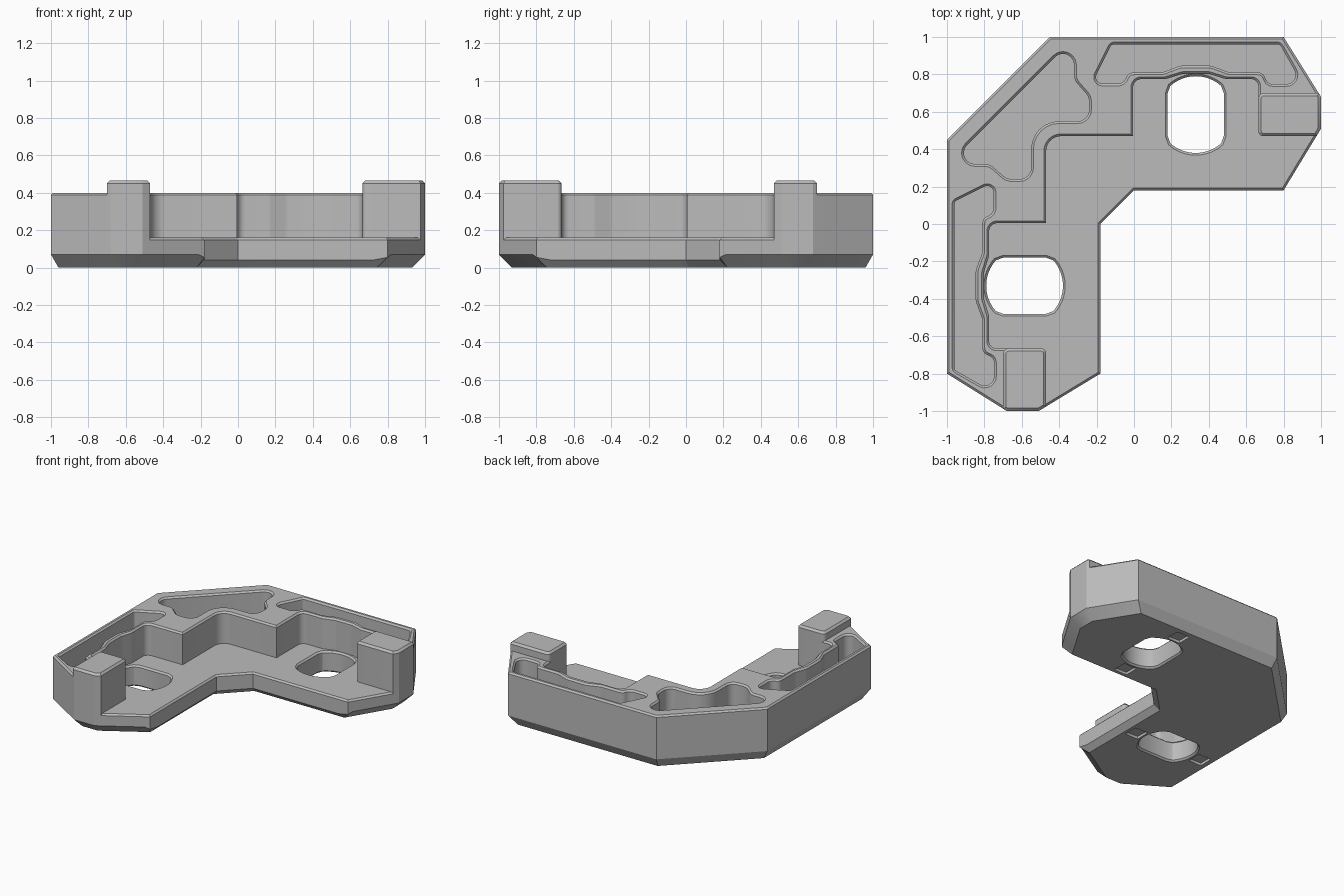
import bpy, bmesh, math
from mathutils import Vector

if "Cube" in bpy.data.objects:
    bpy.data.objects.remove(bpy.data.objects["Cube"])

grey = bpy.data.materials.new("mid_grey")
grey.use_nodes = True
grey.diffuse_color = (0.5, 0.5, 0.5, 1)
grey.node_tree.nodes["Principled BSDF"].inputs["Base Color"].default_value = (0.5, 0.5, 0.5, 1)

BEVEL = 0.012


def mirrored(pts):
    """Reflect across the diagonal y = -x, keeping the winding."""
    return [(-p[1], -p[0], *p[2:]) for p in reversed(pts)]


def rounded(pts, steps=6):
    """Turn (x, y, radius) corners into a filleted outline."""
    out = []
    for i, (x, y, r) in enumerate(pts):
        c = Vector((x, y))
        if r == 0:
            out.append(c)
            continue
        a = (Vector(pts[i - 1][:2]) - c).normalized()
        b = (Vector(pts[(i + 1) % len(pts)][:2]) - c).normalized()
        half = a.angle(b) / 2
        centre = c + (a + b).normalized() * r / math.sin(half)
        reach = r / math.tan(half)
        start, end = c + a * reach - centre, c + b * reach - centre
        sweep = math.pi - 2 * half
        for k in range(steps + 1):
            t = k / steps
            ray = start * math.sin((1 - t) * sweep) + end * math.sin(t * sweep)
            out.append(centre + ray / math.sin(sweep))
    return out


def inset(pts, dist):
    """Move each edge of a counter-clockwise outline inwards by dist(midpoint)."""
    n, out = len(pts), []
    for i, p in enumerate(pts):
        q, s = pts[i - 1], pts[(i + 1) % n]
        u, v = (p - q).normalized(), (s - p).normalized()
        nu, nv = Vector((-u.y, u.x)), Vector((-v.y, v.x))
        du, dv = dist((p + q) / 2), dist((p + s) / 2)
        det = nu.x * nv.y - nu.y * nv.x
        if abs(det) < 0.02:
            out.append(p + nu * du)
        else:
            out.append(p + Vector((du * nv.y - dv * nu.y, dv * nu.x - du * nv.x)) / det)
    return out


def loft(name, rings):
    """Solid from stacked rings of (outline, height or heights)."""
    bm = bmesh.new()
    loops = []
    for pts, z in rings:
        zs = z if isinstance(z, list) else [z] * len(pts)
        loops.append([bm.verts.new((p.x, p.y, h)) for p, h in zip(pts, zs)])
    n = len(loops[0])
    for lo, hi in zip(loops, loops[1:]):
        for i in range(n):
            j = (i + 1) % n
            bm.faces.new((lo[i], lo[j], hi[j], hi[i]))
    bm.faces.new(loops[0][::-1])
    bm.faces.new(loops[-1])
    bmesh.ops.recalc_face_normals(bm, faces=bm.faces)
    mesh = bpy.data.meshes.new(name)
    bm.to_mesh(mesh)
    bm.free()
    mesh.materials.append(grey)
    obj = bpy.data.objects.new(name, mesh)
    bpy.context.collection.objects.link(obj)
    return obj


def raised(name, pts, z0, z1, bevel=BEVEL):
    return loft(name, [(pts, z0), (pts, z1 - bevel), (inset(pts, lambda m: bevel), z1)])


def combine(target, tool, operation):
    mod = target.modifiers.new(tool.name, 'BOOLEAN')
    mod.operation, mod.solver, mod.object = operation, 'EXACT', tool
    bpy.context.view_layer.objects.active = target
    bpy.ops.object.modifier_apply(modifier=mod.name)
    bpy.data.objects.remove(tool)


# Base slab with chamfered underside: corners are (x, y, chamfer height)
half = [(0, .18, .04), (.72, .18, .04), (.8, .18, .055), (.82, .213, .07),
        (1, .51, .07), (1, .68, .07), (.8, 1, .07), (-.45, 1, .07)]
corners = half + mirrored(half)
outline = [Vector(c[:2]) for c in corners]


def chamfer(m):
    return .04 if m.y - m.x > .5 or max(abs(m.x), abs(m.y)) < .8 else .07


bracket = loft("corner_bracket", [
    (inset(outline, chamfer), 0),
    (outline, [c[2] for c in corners]),
    (outline, .16 - BEVEL),
    (inset(outline, lambda m: BEVEL), .16)])

# Stepped rear wall, inner edge first
wall_half = [(-.005, .47, 0), (-.005, .775, .045), (.17, .775, .06), (.26, .803, .08),
             (.40, .803, .08), (.49, .775, .06), (.665, .775, .04), (.665, .58, 0),
             (1, .58, 0), (1, .68, 0), (.8, 1, 0), (-.45, 1, 0)]
wall = [(-.47, .47, .08)] + wall_half + mirrored(wall_half)
combine(bracket, raised("wall", rounded(wall), .1, .4), 'UNION')

# End blocks, wall pockets, slots and underside recesses, one set per arm
block = [(.665, .47, .025), (.976, .47, 0), (1, .51, 0), (1, .68, 0),
         (.988, .70, 0), (.665, .70, .03)]
arm_pocket = [(-.225, .75, .035), (-.055, .75, .05), (-.03, .81, .04), (.15, .81, .06),
              (.25, .847, .1), (.41, .847, .1), (.51, .81, .06), (.69, .81, .04),
              (.715, .748, .04), (.9, .748, .05), (.78, .96, .02), (-.12, .96, .02)]
pocket_half = [(-.24, .55, .06), (-.24, .68, .07), (-.32, .77, .07), (-.32, .995, .06)]
centre_pocket = [(-.55, .55, .15)] + pocket_half + mirrored(pocket_half)

CX, CY, RADIUS, HALF_WIDTH = .33, .585, .205, .15
limit = math.acos(HALF_WIDTH / RADIUS) + .1
slot = []
for base in (0, math.pi):
    for k in range(17):
        a = base + limit + (math.pi - 2 * limit) * k / 16
        slot.append((CX + RADIUS * math.cos(a), CY + RADIUS * math.sin(a), 0))
    sign = 1 if base == 0 else -1
    slot += [(CX - sign * HALF_WIDTH, CY + sign * .115, 0),
             (CX - sign * HALF_WIDTH, CY - sign * .115, 0)]


def pocket_cutter(pts):
    wide = inset(pts, lambda m: -BEVEL)
    return loft("pocket_cutter", [(pts, .12), (pts, .4 - BEVEL), (wide, .4), (wide, .5)])


def slot_cutter(pts):
    wide = inset(pts, lambda m: -BEVEL)
    return loft("slot_cutter", [(wide, -.05), (wide, 0), (pts, BEVEL),
                                (pts, .16 - BEVEL), (wide, .16), (wide, .18)])


for place in (list, mirrored):
    combine(bracket, raised("end_block", rounded(place(block)), .1, .465, .015), 'UNION')
    combine(bracket, pocket_cutter(rounded(place(arm_pocket))), 'DIFFERENCE')
    combine(bracket, slot_cutter(rounded(place(slot))), 'DIFFERENCE')
    for offset in (-.285, .285):
        y = CY + offset
        recess = [(CX + sx * .055, y + sy * .055, .01)
                  for sx, sy in ((-1, -1), (1, -1), (1, 1), (-1, 1))]
        pts = rounded(place(recess), 2)
        combine(bracket, loft("recess_cutter", [(pts, -.05), (pts, .02)]), 'DIFFERENCE')
combine(bracket, pocket_cutter(rounded(centre_pocket)), 'DIFFERENCE')

# Smooth fillets, crisp edges
bpy.ops.object.select_all(action='DESELECT')
bracket.select_set(True)
bpy.context.view_layer.objects.active = bracket
bpy.ops.object.shade_smooth_by_angle(angle=math.radians(25))
